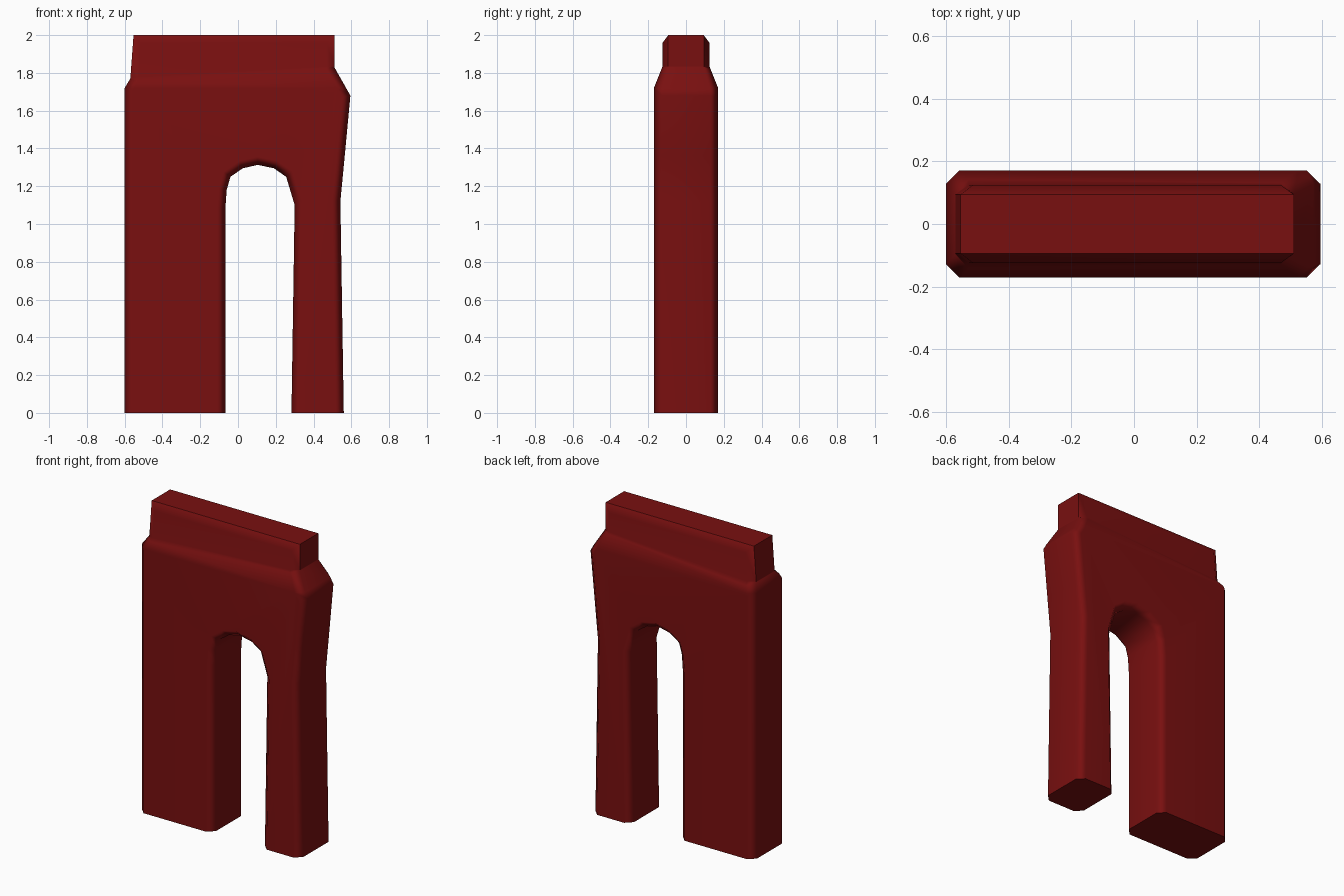
import bpy
import bmesh
from mathutils import Vector

cube = bpy.data.objects.get("Cube")
if cube:
    bpy.data.objects.remove(cube, do_unlink=True)

DEPTH = 0.17        # half thickness of the legs and body
CHAMFER = 0.042
NECK = 0.735        # thickness ratio above the shoulder
LEDGE = 1.72        # height where the shoulder starts

# Dark red material
red = bpy.data.materials.new("dark red")
red.use_nodes = True
colour = (0.19, 0.005, 0.005, 1)
red.diffuse_color = colour
red.node_tree.nodes["Principled BSDF"].inputs["Base Color"].default_value = colour

# Front outline: wide leg, stepped top, waisted thin leg, arched opening
outer = [(-0.6, 0), (-0.6, 1.72), (-0.57, 1.77), (-0.553, 2), (0.51, 2),
         (0.51, 1.83), (0.595, 1.68), (0.565, 1.36), (0.542, 1.12), (0.56, 0)]
arch = [(0.283, 0), (0.3, 1.1), (0.255, 1.25), (0.19, 1.295), (0.105, 1.313),
        (0.025, 1.295), (-0.04, 1.25), (-0.06, 1.18), (-0.067, 1.08), (-0.067, 0)]

bm = bmesh.new()
front = bm.faces.new([bm.verts.new((x, -DEPTH, z)) for x, z in outer + arch])
extruded = bmesh.ops.extrude_face_region(bm, geom=[front], use_keep_orig=True)
for v in extruded["geom"]:
    if isinstance(v, bmesh.types.BMVert):
        v.co.y = DEPTH
bmesh.ops.recalc_face_normals(bm, faces=bm.faces)

# Chamfer the front and back rims, leaving the soles flat
rims = [e for e in bm.edges
        if abs(e.verts[0].co.y - e.verts[1].co.y) < 0.001
        and max(v.co.z for v in e.verts) > 0.01]
bmesh.ops.bevel(bm, geom=rims, offset=CHAMFER, segments=1, affect='EDGES')


# Shoulder: the step gets longer toward the left side
def ledge_top(x):
    return 1.775 + 0.06 * (x + 0.57) / 1.08


def cut(point, normal):
    bmesh.ops.bisect_plane(bm, geom=bm.verts[:] + bm.edges[:] + bm.faces[:],
                           plane_co=point, plane_no=normal, dist=0.0005)


cut(Vector((0, 0, LEDGE)), Vector((0, 0, 1)))
cut(Vector((0, 0, ledge_top(0))), Vector((-0.06 / 1.08, 0, 1)).normalized())
for v in bm.verts:
    t = (v.co.z - LEDGE) / (ledge_top(v.co.x) - LEDGE)
    v.co.y *= 1 + (NECK - 1) * min(max(t, 0), 1)
bmesh.ops.recalc_face_normals(bm, faces=bm.faces)

mesh = bpy.data.meshes.new("arched_block")
bm.to_mesh(mesh)
bm.free()
mesh.materials.append(red)
block = bpy.data.objects.new("arched_block", mesh)
bpy.context.collection.objects.link(block)

# Soft chamfers with flat broad faces
bpy.ops.object.select_all(action='DESELECT')
block.select_set(True)
bpy.context.view_layer.objects.active = block
bpy.ops.object.shade_smooth_by_angle(angle=0.9)
weighted = block.modifiers.new("flat_faces", 'WEIGHTED_NORMAL')
weighted.keep_sharp = True
